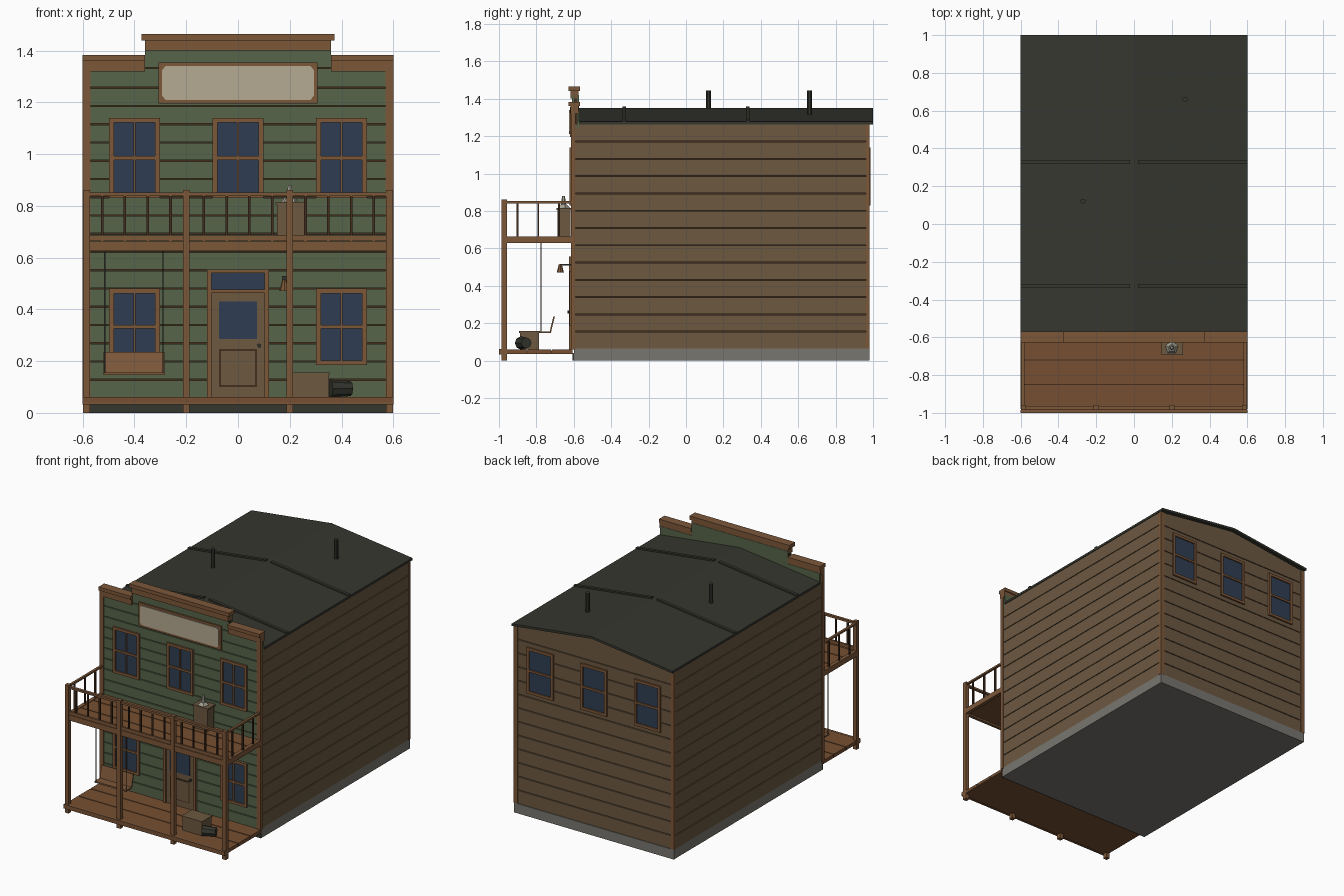
import bpy, bmesh, math
from mathutils import Matrix, Vector

if "Cube" in bpy.data.objects:
    bpy.data.objects.remove(bpy.data.objects["Cube"])


def srgb(r, g, b):
    f = lambda c: c / 12.92 if c <= 0.04045 else ((c + 0.055) / 1.055) ** 2.4
    return tuple(f(v / 255) for v in (r, g, b)) + (1,)


COLOURS = {
    "green paint": (86, 101, 73), "trim wood": (124, 87, 57), "deck wood": (118, 79, 50),
    "wall wood": (108, 88, 64), "dark wood": (66, 45, 29), "stone": (120, 118, 111),
    "roof tar": (54, 54, 47), "window glass": (47, 61, 82), "cream board": (182, 170, 147),
    "pale metal": (165, 162, 148)}
MATS = {}
for key, rgb in COLOURS.items():
    MATS[key] = bpy.data.materials.new(key)
    MATS[key].diffuse_color = srgb(*rgb)


def finish(name, bm, mat):
    bmesh.ops.recalc_face_normals(bm, faces=bm.faces[:])
    me = bpy.data.meshes.new(name)
    bm.to_mesh(me)
    bm.free()
    me.materials.append(MATS[mat])
    ob = bpy.data.objects.new(name, me)
    bpy.context.collection.objects.link(ob)
    return ob


def boxes(name, mat, items):
    """Each item is x0, x1, y0, y1, z0, z1."""
    bm = bmesh.new()
    for x0, x1, y0, y1, z0, z1 in items:
        m = Matrix.Translation(((x0 + x1) / 2, (y0 + y1) / 2, (z0 + z1) / 2))
        m = m @ Matrix.Diagonal((x1 - x0, y1 - y0, z1 - z0, 1))
        bmesh.ops.create_cube(bm, size=1, matrix=m)
    return finish(name, bm, mat)


def prism(name, mat, points, axis, a, b):
    """Extrude a 2D profile along x (points y,z) or y (points x,z)."""
    put = (lambda p, t: (t, p[0], p[1])) if axis == "x" else (lambda p, t: (p[0], t, p[1]))
    bm = bmesh.new()
    face = bm.faces.new([bm.verts.new(put(p, a)) for p in points])
    ext = bmesh.ops.extrude_face_region(bm, geom=[face])
    move = Vector(put((0, 0), b - a))
    bmesh.ops.translate(bm, vec=move, verts=[g for g in ext["geom"] if isinstance(g, bmesh.types.BMVert)])
    return finish(name, bm, mat)


def cone(name, mat, loc, r1, r2, h, sides, rot=None):
    bm = bmesh.new()
    m = Matrix.Translation(loc) @ (rot or Matrix.Identity(4))
    bmesh.ops.create_cone(bm, cap_ends=True, segments=sides, radius1=r1, radius2=r2, depth=h, matrix=m)
    return finish(name, bm, mat)


def courses(z0, z1, step, gap=0.005):
    """Heights of the siding boards between z0 and z1."""
    n = round((z1 - z0) / step)
    s = (z1 - z0) / n
    return [(z0 + i * s, z0 + (i + 1) * s - (gap if i < n - 1 else 0)) for i in range(n)]


# Main body: stone base, dark core, siding boards and gable
boxes("foundation", "stone", [(-0.595, 0.595, -0.6, 0.98, 0, 0.065)])
boxes("foundation_front", "roof tar", [(-0.595, 0.595, -0.606, -0.6, 0, 0.035)])
boxes("wall_core", "dark wood", [(-0.585, 0.585, -0.595, 0.965, 0.065, 1.26)])
rows = courses(0.065, 1.265, 0.09)
boxes("side_siding", "wall wood", [(s * 0.59 - 0.005, s * 0.59 + 0.005, -0.595, 0.965, a, b)
                                   for s in (-1, 1) for a, b in rows])
boxes("back_siding", "wall wood", [(-0.585, 0.585, 0.965, 0.975, a, b) for a, b in rows])
prism("gable", "wall wood", [(-0.594, 1.26), (0.594, 1.26), (0, 1.336)], "y", -0.57, 0.975)
boxes("back_corner_trim", "trim wood", [(s * 0.5845 - 0.0145, s * 0.5845 + 0.0145, 0.963, 0.981, 0.065, 1.262)
                                        for s in (-1, 1)])

# Roof with seam ribs and stove pipes
prism("roof", "roof tar", [(-0.6, 1.262), (0, 1.335), (0.6, 1.262), (0.6, 1.277), (0, 1.35), (-0.6, 1.277)],
      "y", -0.572, 1.0)
for s in (-1, 1):
    for y in (-0.33, 0.33):
        prism("roof_seam", "roof tar", [(s * 0.6, 1.27), (s * 0.02, 1.34), (s * 0.02, 1.357), (s * 0.6, 1.286)],
              "y", y - 0.01, y + 0.01)
for x, y in ((0.27, 0.66), (-0.27, 0.12)):
    cone("stove_pipe", "roof tar", (x, y, 1.375), 0.014, 0.014, 0.14, 10)

# False front: core, green boards, stepped cornice, corner trim
boxes("front_core", "dark wood", [(-0.58, 0.58, -0.6, -0.582, 0.04, 1.335), (-0.355, 0.355, -0.6, -0.582, 1.335, 1.42)])
boxes("front_back_face", "green paint", [(-0.595, 0.595, -0.582, -0.572, 1.24, 1.335),
                                         (-0.36, 0.36, -0.582, -0.572, 1.335, 1.42)])
boxes("front_siding", "green paint",
      [(-0.575, 0.575, -0.61, -0.6, a, b) for a, b in courses(0.06, 1.33, 0.07)]
      + [(-0.36, 0.36, -0.61, -0.6, 1.335, 1.42)])
boxes("front_corner_trim", "trim wood", [(s * 0.585 - 0.015, s * 0.585 + 0.015, -0.615, -0.59, 0.06, 1.32)
                                         for s in (-1, 1)])
cornice = [(-0.36, 0.36, -0.618, -0.574, 1.4, 1.44), (-0.373, 0.373, -0.628, -0.568, 1.44, 1.465)]
for s in (-1, 1):
    xs = sorted((s * 0.36, s * 0.6))
    cornice += [(*xs, -0.618, -0.574, 1.32, 1.36), (*xs, -0.628, -0.568, 1.36, 1.383)]
boxes("cornice", "trim wood", cornice)

# Sign board with clipped corners, left blank
boxes("sign_frame", "trim wood", [(-0.308, 0.308, -0.62, -0.61, 1.195, 1.355)])
prism("sign_panel", "cream board",
      [(-0.293, 1.225), (-0.28, 1.21), (0.28, 1.21), (0.293, 1.225),
       (0.293, 1.325), (0.28, 1.34), (-0.28, 1.34), (-0.293, 1.325)], "y", -0.625, -0.615)


# Windows
def window(name, cx, z0, z1, y, out, mullion):
    w, t = 0.098, 0.018
    ya, yb = sorted((y, y + out * 0.012))
    zm = (z0 + z1) / 2
    frame = [(cx - w, cx - w + t, ya, yb, z0, z1), (cx + w - t, cx + w, ya, yb, z0, z1),
             (cx - w, cx + w, ya, yb, z1 - t, z1), (cx - w, cx + w, ya, yb, z0, z0 + t),
             (cx - w, cx + w, ya, yb, zm - 0.007, zm + 0.007)]
    if mullion:
        frame.append((cx - 0.004, cx + 0.004, ya, yb, z0, z1))
    boxes(name + "_frame", "trim wood", frame)
    ya, yb = sorted((y, y + out * 0.004))
    boxes(name + "_glass", "window glass", [(cx - w + 0.01, cx + w - 0.01, ya, yb, z0 + 0.01, z1 - 0.01)])


for x in (-0.4, 0, 0.4):
    window("upper_window", x, 0.83, 1.14, -0.61, -1, True)
    window("back_window", x, 0.83, 1.14, 0.975, 1, False)
    if x:
        window("lower_window", x, 0.185, 0.48, -0.61, -1, True)

# Door with transom, glass and lower panel
boxes("door_frame", "trim wood",
      [(s * 0.111 - 0.009, s * 0.111 + 0.009, -0.626, -0.61, 0.06, 0.555) for s in (-1, 1)]
      + [(-0.12, 0.12, -0.626, -0.61, 0.54, 0.555), (-0.12, 0.12, -0.626, -0.61, 0.463, 0.477)])
boxes("door", "wall wood", [(-0.104, 0.104, -0.618, -0.61, 0.06, 0.465)])
boxes("door_glass", "window glass", [(-0.104, 0.104, -0.616, -0.61, 0.475, 0.542),
                                     (-0.074, 0.074, -0.621, -0.617, 0.285, 0.43)])
boxes("door_panel_groove", "dark wood", [(-0.073, 0.073, -0.62, -0.617, 0.1, 0.247)])
boxes("door_panel", "wall wood", [(-0.066, 0.066, -0.623, -0.617, 0.107, 0.24)])
cone("door_knob", "roof tar", (0.082, -0.625, 0.26), 0.008, 0.008, 0.018, 8, Matrix.Rotation(math.pi / 2, 4, "X"))

# Porch deck and balcony floor, three planks each with dark gaps
for name, z0, z1, y0 in (("deck", 0.035, 0.06, -1.0), ("balcony", 0.637, 0.66, -0.98)):
    edges = (y0, -0.847, -0.717, -0.6)
    boxes(name + "_planks", "deck wood", [(-0.597, 0.597, a, b - 0.006, z0 + 0.006, z1)
                                          for a, b in zip(edges, edges[1:])])
    boxes(name + "_underside", "deck wood", [(-0.595, 0.595, y0 + 0.002, -0.6, z0, z0 + 0.005)])
    boxes(name + "_gaps", "dark wood", [(-0.59, 0.59, y0 + 0.01, -0.61, z0 + 0.004, z1 - 0.006)])
    boxes(name + "_edge", "trim wood", [(-0.6, 0.6, y0, y0 + 0.015, z0 - 0.002, z1 + 0.001)])
boxes("balcony_beams", "trim wood",
      [(-0.595, 0.595, -0.98, -0.96, 0.625, 0.662)]
      + [(s * 0.588 - 0.012, s * 0.588 + 0.012, -0.98, -0.605, 0.628, 0.664) for s in (-1, 1)])

# Posts and railing
boxes("porch_posts", "trim wood", [(x - 0.0135, x + 0.0135, -0.986, -0.958, 0, 0.862)
                                   for x in (-0.586, -0.2, 0.2, 0.586)])
boxes("railing", "trim wood",
      [(-0.59, 0.59, -0.981, -0.963, 0.838, 0.852), (-0.59, 0.59, -0.979, -0.965, 0.664, 0.685)]
      + [(s * 0.588 - 0.008, s * 0.588 + 0.008, -0.97, -0.605, 0.84, 0.852) for s in (-1, 1)])
spindles = [(c + i * 0.088, -0.972) for c in (-0.393, 0, 0.393) for i in (-1.5, -0.5, 0.5, 1.5)]
spindles += [(s * 0.588, y) for s in (-1, 1) for y in (-0.9, -0.79, -0.68)]
boxes("balusters", "dark wood", [(x - 0.005, x + 0.005, y - 0.005, y + 0.005, 0.66, 0.84) for x, y in spindles])

# Porch swing: seat, leaning back and two ropes
boxes("swing_seat", "trim wood", [(-0.52, -0.284, -0.785, -0.722, 0.146, 0.156)])
prism("swing_back", "trim wood", [(-0.73, 0.15), (-0.722, 0.15), (-0.701, 0.236), (-0.709, 0.236)],
      "x", -0.52, -0.284)
boxes("swing_ropes", "roof tar", [(x - 0.002, x + 0.002, -0.777, -0.773, 0.15, 0.63) for x in (-0.515, -0.29)])

# Wall lamp on a bracket
boxes("lamp_bracket", "roof tar", [(0.175, 0.183, -0.675, -0.608, 0.508, 0.516),
                                   (0.171, 0.187, -0.616, -0.608, 0.48, 0.53)])
cone("lamp_shade", "trim wood", (0.179, -0.672, 0.493), 0.019, 0.008, 0.042, 8)

# Crate and tipped bucket on the deck
boxes("crate", "wall wood", [(0.208, 0.352, -0.888, -0.785, 0.06, 0.148)])
boxes("crate_lid", "wall wood", [(0.204, 0.356, -0.892, -0.781, 0.148, 0.157)])
cone("bucket", "roof tar", (0.395, -0.868, 0.094), 0.035, 0.029, 0.085, 8,
     Matrix.Rotation(math.radians(20), 4, "Z") @ Matrix.Rotation(math.pi / 2, 4, "Y"))

# Planter box on the balcony with a pale spiked ornament
boxes("balcony_box", "wall wood", [(0.15, 0.255, -0.688, -0.617, 0.66, 0.805)])
boxes("balcony_box_lid", "wall wood", [(0.145, 0.26, -0.693, -0.612, 0.805, 0.815)])
cone("ornament_dish", "pale metal", (0.2, -0.655, 0.824), 0.036, 0.02, 0.018, 5)
cone("ornament_stem", "pale metal", (0.2, -0.655, 0.855), 0.013, 0.008, 0.05, 6)

for m in bpy.data.materials:
    if m.users and not m.is_grease_pencil:
        m.use_nodes = True
        m.node_tree.nodes["Principled BSDF"].inputs["Base Color"].default_value = m.diffuse_color
